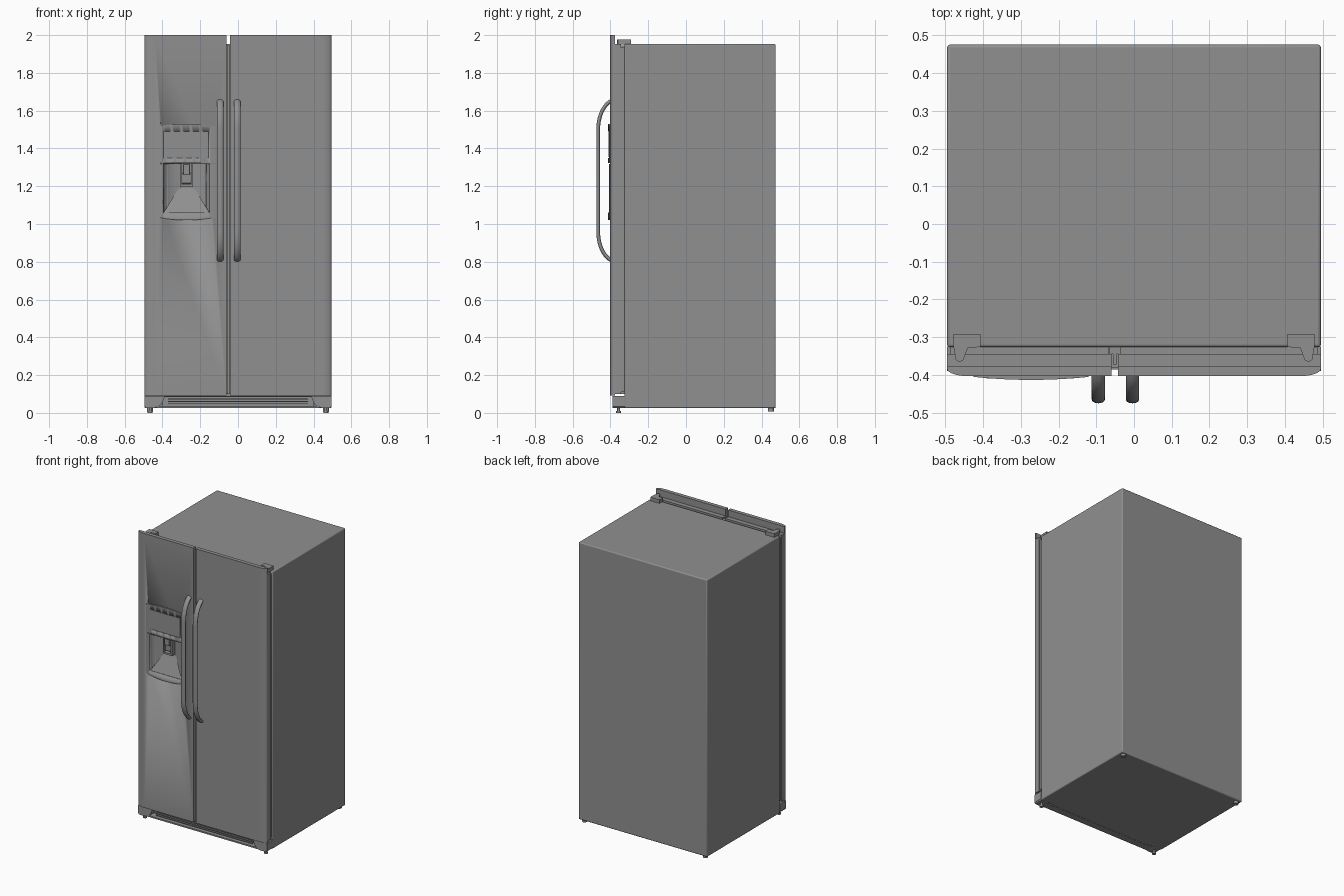
import bpy, bmesh, math
from mathutils import Vector

if "Cube" in bpy.data.objects:
    bpy.data.objects.remove(bpy.data.objects["Cube"], do_unlink=True)

GREY = (0.28, 0.28, 0.28, 1)
grey = bpy.data.materials.new("appliance grey")
grey.use_nodes = True
grey.diffuse_color = GREY
grey.node_tree.nodes["Principled BSDF"].inputs["Base Color"].default_value = GREY


def finish(name, bm, smooth=True):
    bmesh.ops.recalc_face_normals(bm, faces=bm.faces)
    mesh = bpy.data.meshes.new(name)
    bm.to_mesh(mesh)
    bm.free()
    mesh.materials.append(grey)
    obj = bpy.data.objects.new(name, mesh)
    bpy.context.collection.objects.link(obj)
    bpy.ops.object.select_all(action="DESELECT")
    obj.select_set(True)
    bpy.context.view_layer.objects.active = obj
    if smooth:
        bpy.ops.object.shade_smooth_by_angle(angle=math.radians(35))
    return obj


def loft(name, rings):
    """Skin a list of equal closed rings and cap both ends."""
    bm = bmesh.new()
    rows = [[bm.verts.new(p) for p in ring] for ring in rings]
    n = len(rows[0])
    for a, b in zip(rows, rows[1:]):
        for i in range(n):
            j = (i + 1) % n
            bm.faces.new((a[i], a[j], b[j], b[i]))
    bm.faces.new(rows[0])
    bm.faces.new(rows[-1])
    return finish(name, bm)


def prism(name, pts, axis, lo, hi):
    """Extrude a 2D outline along one axis."""
    place = {"x": lambda u, v, w: (w, u, v),
             "y": lambda u, v, w: (u, w, v),
             "z": lambda u, v, w: (u, v, w)}[axis]
    return loft(name, [[place(u, v, w) for u, v in pts] for w in (lo, hi)])


def box(name, x, y, z, bevel=0):
    obj = prism(name, [(x[0], y[0]), (x[1], y[0]), (x[1], y[1]), (x[0], y[1])], "z", *z)
    if bevel:
        mod = obj.modifiers.new("rounded edges", "BEVEL")
        mod.width = bevel
        mod.segments = 3
    return obj


def cylinder(name, x, y, r, z0, z1):
    ring = [(x + r * math.cos(k * math.tau / 20), y + r * math.sin(k * math.tau / 20))
            for k in range(20)]
    return prism(name, ring, "z", z0, z1)


def cut(obj, cutter):
    mod = obj.modifiers.new("cut", "BOOLEAN")
    mod.operation = "DIFFERENCE"
    mod.solver = "EXACT"
    mod.object = cutter
    bpy.context.view_layer.objects.active = obj
    bpy.ops.object.modifier_apply(modifier=mod.name)


# Cabinet
W = 0.495
box("cabinet", (-W, W), (-0.326, 0.475), (0.025, 1.953), 0.007)

# Doors: tall curved skin, shorter inner body and gasket
FRONT, SEAM, BACK = -0.403, -0.376, -0.344


def door(side, outer, inner):
    s = math.copysign(1, outer)
    curve = [(outer - s * 0.055 * (1 - math.sin(a)), FRONT + 0.02 * (1 - math.cos(a)))
             for a in [k * math.pi / 16 for k in range(9)]]
    pts = [(outer, SEAM), (inner, SEAM), (inner, FRONT)] + curve
    pts = [p for i, p in enumerate(pts) if p not in pts[:i]]
    skin = prism(side + "_door_skin", pts, "z", 0.092, 2.0)
    lo, hi = sorted((outer, inner))
    body = box(side + "_door_body", (lo, hi), (SEAM, BACK), (0.10, 1.953))
    box(side + "_door_gasket", (lo + 0.007, hi - 0.007), (BACK, -0.325), (0.11, 1.935))
    return skin, body


right_skin, right_body = door("right", -W, -0.060)
door("left", W, -0.042)

# Centre mullion between the doors
box("mullion_flange", (-0.066, -0.035), (BACK, -0.324), (0.10, 1.945))
box("mullion_web", (-0.056, -0.046), (-0.372, BACK), (0.10, 1.945))

# Dispenser bezel: bowed plate in two pieces with a seam
CX, HALF = -0.2725, 0.1525


def bezel(name, top, bottom, top_arc, bottom_arc):
    rings = []
    for k in range(25):
        s = -1 + k / 12
        x, y = CX + HALF * s, -0.413 + 0.008 * s * s
        t, b = top - top_arc * s * s, bottom + bottom_arc * s * s
        rings.append([(x, y, t), (x, y, b), (x, FRONT + 0.002, b), (x, FRONT + 0.002, t)])
    return loft(name, rings)


upper = bezel("dispenser_upper_bezel", 1.53, 1.322, 0.014, 0)
lower = bezel("dispenser_lower_bezel", 1.317, 1.02, 0, 0.016)

# Bowl-shaped recess with a curved back wall
arc = [(CX + 0.1225 * math.cos(a), FRONT + 0.05 * math.sin(a))
       for a in [k * math.pi / 24 for k in range(25)]]
recess = prism("recess_cutter", arc + [(-0.395, -0.45), (-0.15, -0.45)], "z", 1.06, 1.3165)
for part in (right_skin, right_body, lower):
    cut(part, recess)
panel = box("panel_cutter", (-0.395, -0.155), (-0.45, -0.4065), (1.35, 1.49))
cut(upper, panel)
for helper in (recess, panel):
    bpy.data.objects.remove(helper, do_unlink=True)
box("control_panel", (-0.391, -0.159), (-0.409, -0.404), (1.354, 1.486))

# Sloping drip ramp
bm = bmesh.new()
for x, y, z in [(0.1215, FRONT, 1.06), (0.042, -0.354, 1.06), (0.042, -0.354, 1.19)]:
    for s in (-1, 1):
        bm.verts.new((CX + s * x, y, z))
bmesh.ops.convex_hull(bm, input=bm.verts)
finish("drip_ramp", bm, False)

# Paddle, its surround and the chute
for s in (-1, 1):
    x = CX + s * 0.030
    box("paddle_surround", (x - 0.005, x + 0.005), (-0.388, -0.354), (1.195, 1.3165))
box("paddle_base", (CX - 0.035, CX + 0.035), (-0.388, -0.354), (1.195, 1.208))
box("paddle", (CX - 0.024, CX + 0.024), (-0.375, -0.354), (1.215, 1.27), 0.003)
box("chute", (CX - 0.018, CX + 0.018), (-0.395, -0.354), (1.262, 1.3165), 0.003)


# Bowed handles with an oval section
def handle(name, cx):
    path = []
    for sign, centre in ((-1, 0.96), (1, 1.50)):
        angles = [math.radians(72) * k / 10 for k in range(11)]
        for a in (reversed(angles) if sign < 0 else angles):
            path.append((Vector((0, -0.365 - 0.10 * math.cos(a), centre + sign * 0.16 * math.sin(a))),
                         Vector((0, -math.cos(a) / 0.10, sign * math.sin(a) / 0.16)).normalized()))
    rings = []
    for p, normal in path:
        rings.append([p + Vector((cx + 0.0175 * math.cos(t), 0, 0)) + normal * 0.010 * math.sin(t)
                      for t in [k * math.tau / 20 for k in range(20)]])
    loft(name, rings)


handle("right_door_handle", -0.0945)
handle("left_door_handle", -0.004)

# Hinges, corner covers, feet and rollers on both sides
for side, s in (("right", -1), ("left", 1)):
    hinge = [(0.478, -0.291), (0.407, -0.291), (0.407, -0.326), (0.440, -0.328),
             (0.452, -0.360), (0.462, -0.366), (0.472, -0.360), (0.478, -0.326)]
    prism(side + "_top_hinge", [(s * x, y) for x, y in hinge], "z", 1.95, 1.978)
    cover = [(W, 0.09), (W, 0.035), (0.488, 0.027), (0.44, 0.027), (0.405, 0.045), (0.385, 0.09)]
    prism(side + "_corner_cover", [(s * x, z) for x, z in cover], "y", -0.39, -0.324)
    cylinder(side + "_front_foot_stem", s * 0.465, -0.357, 0.007, 0.008, 0.035)
    cylinder(side + "_front_foot_pad", s * 0.465, -0.357, 0.013, 0.0, 0.010)
    cylinder(side + "_rear_foot", s * 0.465, 0.45, 0.016, 0.008, 0.03)

# Base grille
box("grille_back", (-0.40, 0.40), (-0.340, -0.324), (0.028, 0.088))
box("grille_bottom_rail", (-0.43, 0.43), (-0.385, -0.335), (0.027, 0.037))
box("grille_top_rail", (-0.39, 0.39), (-0.380, -0.335), (0.084, 0.090))
for k in range(3):
    z = 0.046 + k * 0.012
    box("grille_slat", (-0.37, 0.37), (-0.375, -0.338), (z, z + 0.005))
